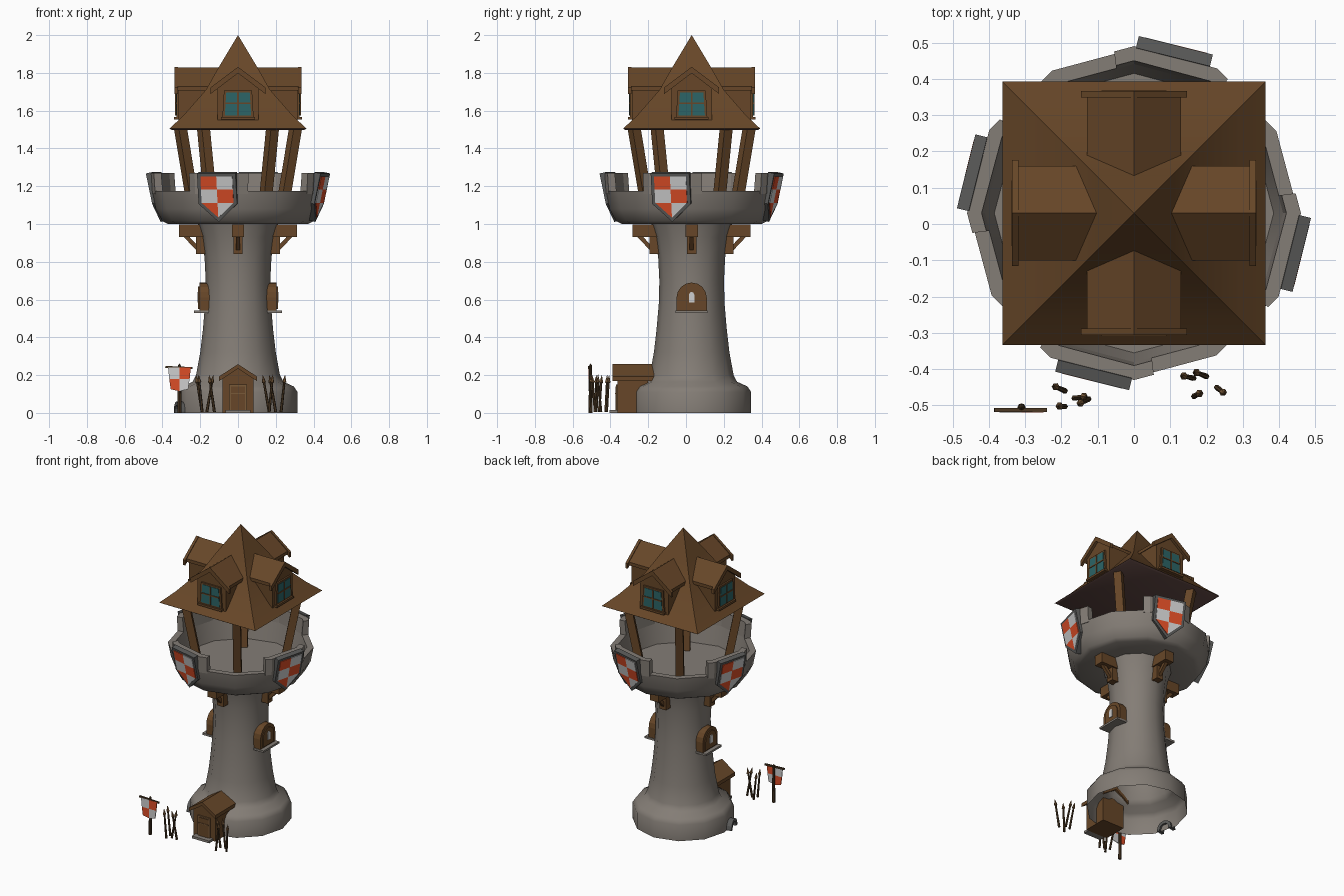
import bpy, bmesh, math, random
from mathutils import Matrix, Vector

if "Cube" in bpy.data.objects:
    bpy.data.objects.remove(bpy.data.objects["Cube"])

random.seed(4)
I = Matrix.Identity(4)
T = lambda x, y, z: Matrix.Translation((x, y, z))
R = lambda deg, ax: Matrix.Rotation(math.radians(deg), 4, ax)
CENTRE = T(0, 0.03, 0)


def mat(name, rgb):
    m = bpy.data.materials.new(name)
    m.diffuse_color = (*rgb, 1)
    m.use_nodes = True
    m.node_tree.nodes["Principled BSDF"].inputs["Base Color"].default_value = m.diffuse_color
    return m


STONE = mat("stone grey", (0.23, 0.205, 0.18))
WOOD = mat("brown wood", (0.135, 0.062, 0.021))
TAN = mat("tan wood", (0.19, 0.10, 0.04))
DARK = mat("dark wood", (0.075, 0.042, 0.018))
UNDER = mat("roof underside", (0.115, 0.062, 0.055))
GLASS = mat("teal glass", (0.025, 0.13, 0.135))
RED = mat("red orange", (0.72, 0.075, 0.02))
WHITE = mat("off white", (0.62, 0.62, 0.62))
METAL = mat("dark metal", (0.10, 0.10, 0.097))


def make(name, verts, faces, m, M=I, smooth=False):
    bm = bmesh.new()
    vs = [bm.verts.new(M @ Vector(v)) for v in verts]
    for f in faces:
        bm.faces.new([vs[i] for i in f])
    bmesh.ops.remove_doubles(bm, verts=bm.verts, dist=1e-5)
    bmesh.ops.recalc_face_normals(bm, faces=bm.faces)
    me = bpy.data.meshes.new(name)
    bm.to_mesh(me)
    bm.free()
    me.materials.append(m)
    ob = bpy.data.objects.new(name, me)
    bpy.context.collection.objects.link(ob)
    if smooth:
        bpy.ops.object.select_all(action='DESELECT')
        ob.select_set(True)
        bpy.context.view_layer.objects.active = ob
        bpy.ops.object.shade_smooth_by_angle(angle=math.radians(40))
    return ob


def sweep(name, prof, angles, m, M=I, smooth=False, arc=False):
    """Turn an (r, z) profile through angles; arc=True gives a capped closed section.
    Radii follow a 12-sided outline for arcs."""
    verts, faces, n, k = [], [], len(prof), len(angles)
    for a in angles:
        f = math.cos(math.radians(15)) / math.cos(math.radians(a % 30 - 15)) if arc else 1
        c, s = math.cos(math.radians(a)), math.sin(math.radians(a))
        verts += [(r * f * c, r * f * s, z) for r, z in prof]
    for i in range(k - 1 if arc else k):
        j = (i + 1) % k
        for p in range(n if arc else n - 1):
            q = (p + 1) % n
            faces.append((i * n + p, j * n + p, j * n + q, i * n + q))
    if arc:
        faces += [tuple(range(n)), tuple(range((k - 1) * n, k * n))]
    return make(name, verts, faces, m, M, smooth)


def ring(n, off=0):
    return [off + 360 * i / n for i in range(n)]


def prism(name, pts, y0, y1, m, M=I):
    """Extrude an (x, z) outline from y0 to y1."""
    n = len(pts)
    verts = [(x, y, z) for y in (y0, y1) for x, z in pts]
    faces = [tuple(range(n)), tuple(range(n, 2 * n))]
    faces += [(i, (i + 1) % n, n + (i + 1) % n, n + i) for i in range(n)]
    return make(name, verts, faces, m, M)


def box(name, x0, x1, y0, y1, z0, z1, m, M=I):
    return prism(name, [(x0, z0), (x1, z0), (x1, z1), (x0, z1)], y0, y1, m, M)


def beam(name, p, q, w, m, M=I):
    d = Vector(q) - Vector(p)
    B = M @ T(*p) @ d.to_track_quat('Z', 'Y').to_matrix().to_4x4()
    return box(name, -w / 2, w / 2, -w / 2, w / 2, 0, d.length, m, B)


def chevron(w, eave, ridge, t):
    return [(-w, eave), (0, ridge), (w, eave), (w, eave - t), (0, ridge - t), (-w, eave - t)]


def arch(w, z0, spring, h):
    pts = [(-w, z0), (w, z0)]
    return pts + [(w * math.cos(math.pi * i / 8), spring + h * math.sin(math.pi * i / 8)) for i in range(9)]


# tower shaft, open below
sweep("tower_shaft", [(.315, 0), (.315, .11), (.295, .14), (.24, .165), (.222, .2), (.2, .32), (.186, .44),
                      (.174, .58), (.171, .7), (.177, .82), (.192, .93), (.215, 1.005)],
      ring(12), STONE, CENTRE, True)
# battlement bowl with floor
sweep("battlement_bowl", [(.2, 1.0), (.37, 1.0), (.40, 1.015), (.435, 1.08), (.453, 1.175), (.412, 1.175),
                          (.385, 1.04), (0, 1.04)], ring(12), STONE, CENTRE, True)

# roof with flared eaves
q = math.sqrt(2)
roof = sweep("roof", [(0, 1.51), (.35 * q, 1.497), (.363 * q, 1.505), (.29 * q, 1.573), (.17 * q, 1.71),
                      (.105 * q, 1.825), (0, 2.0)], ring(4, 45), WOOD, CENTRE, True)
roof.data.materials.append(UNDER)
for f in roof.data.polygons:
    f.material_index = int(f.normal.z < -0.5)

SHIELD = [(-.105, 0), (.105, 0), (.105, -.165), (0, -.262), (-.105, -.165)]
for k in range(4):
    M = CENTRE @ R(90 * k, 'Z')
    # merlon between two gaps
    sweep("merlon", [(.453, 1.16), (.46, 1.27), (.42, 1.27), (.41, 1.16)],
          [-35, -30, 0, 7], STONE, M, False, True)
    # leaning post in the gap
    P = M @ R(31, 'Z')
    beam("roof_post", (0, -.265, 1.04), (0, -.355, 1.505), .05, WOOD, P)
    # shield with checks
    S = M @ R(-14, 'Z') @ T(0, -.455, 1.272) @ R(12, 'X')
    prism("shield_rim", SHIELD, -.022, .012, METAL, S)
    for s in (-1, 1):
        a, b = (RED, WHITE) if s < 0 else (WHITE, RED)
        x0, x1 = sorted((0, s * .087))
        box("shield_check_top", x0, x1, -.026, -.02, -.085, -.016, a, S)
        box("shield_check_middle", x0, x1, -.026, -.02, -.158, -.085, b, S)
        prism("shield_check_tip", [(0, -.158), (s * .087, -.158), (0, -.238)], -.026, -.02, a, S)
    # bracket under the battlement
    box("bracket_block", -.033, .033, -.312, -.15, .93, .998, WOOD, M)
    box("bracket_wall_post", -.025, .025, -.222, -.15, .84, .93, WOOD, M)
    beam("bracket_brace", (0, -.205, .86), (0, -.28, .94), .022, WOOD, M)
    # dormer
    prism("dormer_wall", [(-.108, 1.53), (.108, 1.53), (.108, 1.725), (0, 1.81), (-.108, 1.725)],
          -.315, -.1, WOOD, M)
    prism("dormer_roof", chevron(.13, 1.728, 1.828, .022), -.33, -.07, WOOD, M)
    prism("dormer_gable_board", chevron(.146, 1.722, 1.832, .034), -.336, -.318, WOOD, M)
    prism("dormer_window_frame", [(-.083, 1.56), (.083, 1.56), (.074, 1.708), (-.074, 1.708)],
          -.326, -.3, WOOD, M)
    prism("dormer_glass", [(-.07, 1.574), (.07, 1.574), (.062, 1.697), (-.062, 1.697)],
          -.329, -.32, GLASS, M)
    box("window_bar_upright", -.004, .004, -.333, -.326, 1.574, 1.697, WOOD, M)
    box("window_bar_cross", -.066, .066, -.333, -.326, 1.634, 1.642, WOOD, M)
    box("dormer_sill", -.09, .09, -.338, -.3, 1.552, 1.566, WOOD, M)

# arched windows left and right of the shaft
for a in (90, -90):
    M = CENTRE @ R(a, 'Z')
    prism("arched_window_frame", arch(.08, .54, .61, .08), -.205, -.13, WOOD, M)
    prism("arched_window_panel", arch(.058, .55, .61, .058), -.211, -.2, WOOD, M)
    prism("arched_window_slit", arch(.015, .585, .62, .02), -.215, -.209, WHITE, M)
    box("window_sill", -.085, .085, -.232, -.15, .53, .543, STONE, M)

# entrance hut
prism("hut_wall", [(-.082, 0), (.082, 0), (.082, .185), (0, .243), (-.082, .185)], -.362, -.2, WOOD)
prism("hut_roof", chevron(.1, .193, .258, .024), -.388, -.17, WOOD)
box("door_frame", -.047, .047, -.37, -.35, .012, .15, TAN)
box("door", -.037, .037, -.374, -.36, .015, .141, WOOD)
box("door_bar", -.037, .037, -.377, -.37, .1, .106, TAN)
box("door_step", -.065, .065, -.405, -.35, 0, .016, STONE)

# stake groups on both sides of the door
for x, y in [(-.19, -.46), (-.19, -.503), (-.165, -.48), (-.125, -.482),
             (.165, -.425), (.2, -.42), (.228, -.45), (.165, -.475)]:
    L = T(x, y, .005) @ R(random.uniform(-8, 8), 'X') @ R(random.choice((-1, 1)) * random.uniform(5, 11), 'Y')
    sweep("stake", [(0, 0), (.008, 0), (.006, .16)], ring(6), DARK, L)
    sweep("stake_tip", [(.006, .155), (.011, .16), (0, .2)], ring(6), TAN, L)

# banner on a pole
sweep("banner_pole", [(0, 0), (.011, 0), (.008, .25), (0, .262)], ring(8), DARK, T(-.31, -.505, 0))
beam("banner_crossbar", (-.385, -.513, .243), (-.24, -.513, .237), .011, DARK)
for s in (-1, 1):
    a, b = (WHITE, RED) if s < 0 else (RED, WHITE)
    B = T(-.31, 0, 0)
    prism("banner_top", [(0, .24), (s * .06, .24), (s * .054, .18), (0, .18)], -.52, -.515, a, B)
    prism("banner_bottom", [(0, .18), (s * .054, .18), (s * .046, .125), (0, .115)], -.52, -.515, b, B)

# small stone drain arch at the foot
D = CENTRE @ R(-75, 'Z')
outer, inner = arch(.052, 0, .01, .05)[2:], arch(.032, 0, .01, .03)[2:]
prism("drain_arch", [(.052, 0)] + outer + [(-.052, 0), (-.032, 0)] + inner[::-1] + [(.032, 0)],
      -.338, -.29, METAL, D)
